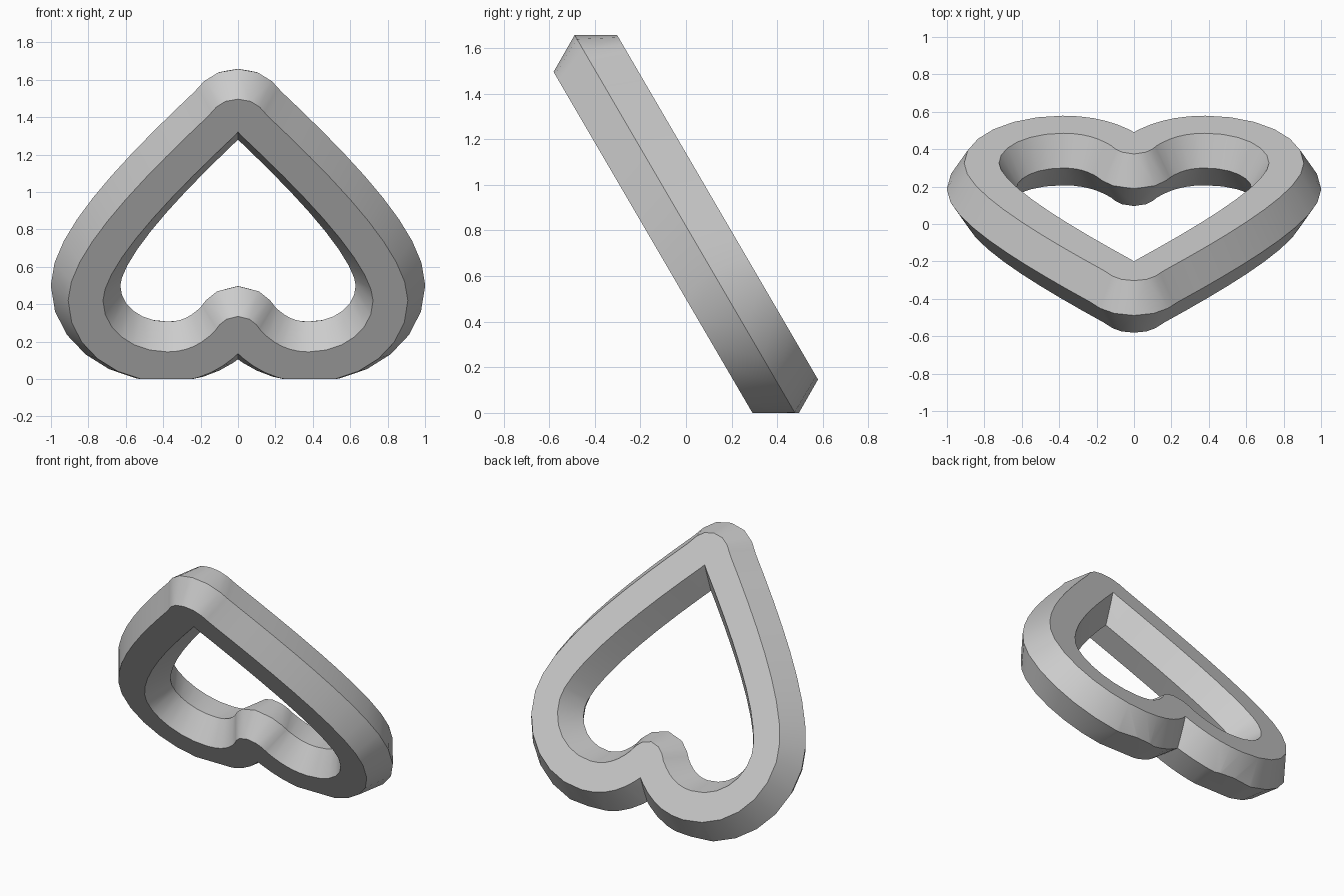
import bpy, bmesh, math
from mathutils import Vector, Matrix
from mathutils.geometry import interpolate_bezier

cube = bpy.data.objects.get("Cube")
if cube:
    bpy.data.objects.remove(cube, do_unlink=True)

RADIUS = 0.186                      # hexagonal tube
TILT = math.radians(30.25)
CENTRE = Vector((0, -0.005, 0.828))

# Half of the heart's centre line, from the tip to the notch: (point, handle, handle, point, steps)
SEGMENTS = [
    ((0, 0.774), (0.05, 0.774), (0.05, 0.745), (0.09, 0.70), 4),
    ((0.09, 0.70), (0.42, 0.34), (0.815, -0.12), (0.815, -0.38), 9),
    ((0.815, -0.38), (0.815, -0.61), (0.62, -0.79), (0.38, -0.79), 6),
    ((0.38, -0.79), (0.23, -0.79), (0.13, -0.72), (0.05, -0.625), 6),
    ((0.05, -0.625), (0.03, -0.595), (0.02, -0.57), (0, -0.57), 4),
]


def centre_line():
    points = []
    for a, b, c, d, steps in SEGMENTS:
        part = interpolate_bezier(*(Vector(p) for p in (a, b, c, d)), steps + 1)
        points += part if not points else part[1:]
    return points


def cross_section():
    # hexagon with an extra point in the middle of each flat face
    w, h = RADIUS / 2, RADIUS * math.sqrt(3) / 2
    return [(RADIUS, 0), (w, h), (0, h), (-w, h),
            (-RADIUS, 0), (-w, -h), (0, -h), (w, -h)]


def cut(bm, point, normal):
    geom = bm.verts[:] + bm.edges[:] + bm.faces[:]
    result = bmesh.ops.bisect_plane(bm, geom=geom, dist=1e-5, plane_co=point,
                                    plane_no=normal, clear_outer=True)
    return [e for e in result["geom_cut"] if isinstance(e, bmesh.types.BMEdge)]


# Sweep the hexagon along the half heart
bm = bmesh.new()
path = centre_line()
last = len(path) - 1
rings = []
for i, p in enumerate(path):
    if i == 0:
        along = Vector((1, 0))
    elif i == last:
        along = Vector((-1, 0))
    else:
        along = ((p - path[i - 1]).normalized() + (path[i + 1] - p).normalized()).normalized()
    out = Vector((-along.y, along.x))
    rings.append([bm.verts.new((p.x + out.x * a, p.y + out.y * a, n))
                  for a, n in cross_section()])
for r, s in zip(rings, rings[1:]):
    for k in range(len(r)):
        j = (k + 1) % len(r)
        bm.faces.new((r[k], r[j], s[j], s[k]))

# Trim at the middle so the inner tip and outer notch meet in a crisp crease
bmesh.ops.triangulate(bm, faces=bm.faces[:])
cut(bm, (0, 0, 0), (-1, 0, 0))

# Lean the heart forward and flatten where it rests on the ground
s, c = math.sin(TILT), math.cos(TILT)
lean = Matrix(((1, 0, 0), (0, -s, -c), (0, c, -s))).to_4x4()
bmesh.ops.transform(bm, matrix=Matrix.Translation(CENTRE) @ lean, verts=bm.verts)
ground_edges = cut(bm, (0, 0, 0), (0, 0, -1))
bmesh.ops.contextual_create(bm, geom=ground_edges)
for f in bm.faces:
    if all(abs(v.co.z) < 1e-4 for v in f.verts) and f.normal.z > 0:
        f.normal_flip()

# Mirror the other half
copy = bmesh.ops.duplicate(bm, geom=bm.verts[:] + bm.edges[:] + bm.faces[:])["geom"]
bmesh.ops.scale(bm, vec=(-1, 1, 1), verts=[g for g in copy if isinstance(g, bmesh.types.BMVert)])
bmesh.ops.reverse_faces(bm, faces=[g for g in copy if isinstance(g, bmesh.types.BMFace)])
bmesh.ops.remove_doubles(bm, verts=bm.verts[:], dist=1e-4)

mesh = bpy.data.meshes.new("heart_ring")
bm.to_mesh(mesh)
bm.free()
heart = bpy.data.objects.new("heart_ring", mesh)
bpy.context.collection.objects.link(heart)

# Plain grey material
GREY = (0.6, 0.6, 0.6, 1)
mat = bpy.data.materials.new("light_grey")
mat.use_nodes = True
mat.diffuse_color = GREY
mat.node_tree.nodes["Principled BSDF"].inputs["Base Color"].default_value = GREY
mesh.materials.append(mat)

bpy.ops.object.select_all(action="DESELECT")
heart.select_set(True)
bpy.context.view_layer.objects.active = heart
bpy.ops.object.shade_smooth_by_angle(angle=math.radians(30))
